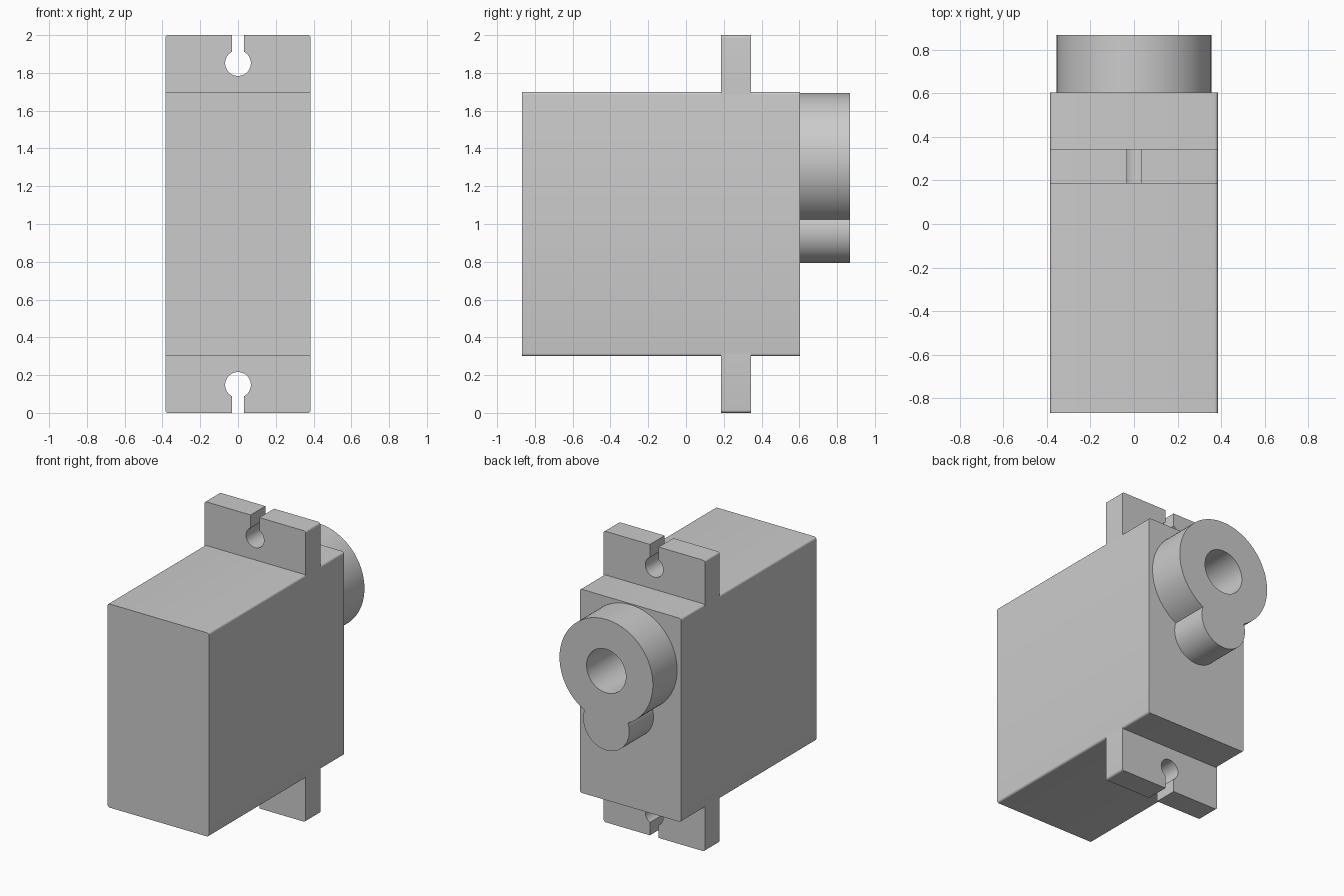
import bpy
import bmesh
from math import sin, cos, pi, asin, acos, radians

cube = bpy.data.objects.get("Cube")
if cube:
    bpy.data.objects.remove(cube, do_unlink=True)

GREY = (0.6, 0.6, 0.6, 1)
grey = bpy.data.materials.new("grey plastic")
grey.use_nodes = True
grey.diffuse_color = GREY
grey.node_tree.nodes["Principled BSDF"].inputs["Base Color"].default_value = GREY

HALF_W, ROUND = 0.385, 0.015
MID = 1.0


def arc(cx, cz, r, a0, a1, n):
    """Points on an arc in the xz plane, from angle a0 to a1."""
    return [(cx + r * cos(a0 + (a1 - a0) * i / n),
             cz + r * sin(a0 + (a1 - a0) * i / n)) for i in range(n + 1)]


def prism(name, outline, y0, y1):
    """Extrude an xz outline from y0 to y1."""
    bm = bmesh.new()
    face = bm.faces.new([bm.verts.new((x, y0, z)) for x, z in outline])
    out = bmesh.ops.extrude_face_region(bm, geom=[face])
    for v in out["geom"]:
        if isinstance(v, bmesh.types.BMVert):
            v.co.y = y1
    bmesh.ops.recalc_face_normals(bm, faces=bm.faces)
    mesh = bpy.data.meshes.new(name)
    bm.to_mesh(mesh)
    bm.free()
    obj = bpy.data.objects.new(name, mesh)
    bpy.context.collection.objects.link(obj)
    mesh.materials.append(grey)
    return obj


def smooth(obj):
    bpy.ops.object.select_all(action="DESELECT")
    obj.select_set(True)
    bpy.context.view_layer.objects.active = obj
    bpy.ops.object.shade_smooth_by_angle(angle=radians(35))


# Body: box with slightly rounded long edges
cx, cz = HALF_W - ROUND, 0.7 - ROUND
outline = []
for i, (sx, sz) in enumerate([(1, 1), (-1, 1), (-1, -1), (1, -1)]):
    outline += arc(sx * cx, MID + sz * cz, ROUND, i * pi / 2, (i + 1) * pi / 2, 5)
body = prism("body", outline, -0.867, 0.603)

# Mounting tabs: plates with a keyhole slot, mirrored top and bottom
HOLE_R, SLOT, HOLE_Z = 0.068, 0.033, 0.852
gap = asin(SLOT / HOLE_R)
half = [(HALF_W, 0.7 - ROUND)]
half += arc(cx, 1 - ROUND, ROUND, 0, pi / 2, 5)
half += [(SLOT, 1.0)]
half += arc(0, HOLE_Z, HOLE_R, pi / 2 - gap, -pi / 2, 20)
tab = half + [(-x, z) for x, z in reversed(half[:-1])]
tabs = [prism(name, [(x, MID + s * z) for x, z in tab], 0.185, 0.345)
        for name, s in (("top_tab", 1), ("bottom_tab", -1))]

# Output housing: large round boss merged with a small lobe below
BIG_R, BIG_Z, LOBE_R, LOBE_Z = 0.355, 1.338, 0.175, 0.968
d = BIG_Z - LOBE_Z
big_a = acos((d * d + BIG_R ** 2 - LOBE_R ** 2) / (2 * d * BIG_R))
lobe_a = acos((d * d + LOBE_R ** 2 - BIG_R ** 2) / (2 * d * LOBE_R))
outline = arc(0, BIG_Z, BIG_R, -pi / 2 + big_a, 1.5 * pi - big_a, 72)
outline += arc(0, LOBE_Z, LOBE_R, pi / 2 + lobe_a, 2.5 * pi - lobe_a, 36)[1:-1]
boss = prism("gear_housing", outline, 0.603, 0.867)

# Shaft hole running through the housing into the body
cutter = prism("shaft_cutter", arc(0, BIG_Z, 0.15, 0, 2 * pi, 48)[:-1], 0.3, 1.0)
for part in (body, boss):
    mod = part.modifiers.new("shaft_hole", "BOOLEAN")
    mod.object = cutter
    mod.operation = "DIFFERENCE"
    mod.solver = "EXACT"
    bpy.context.view_layer.objects.active = part
    bpy.ops.object.modifier_apply(modifier=mod.name)
bpy.data.objects.remove(cutter, do_unlink=True)

for part in [body, boss] + tabs:
    smooth(part)
